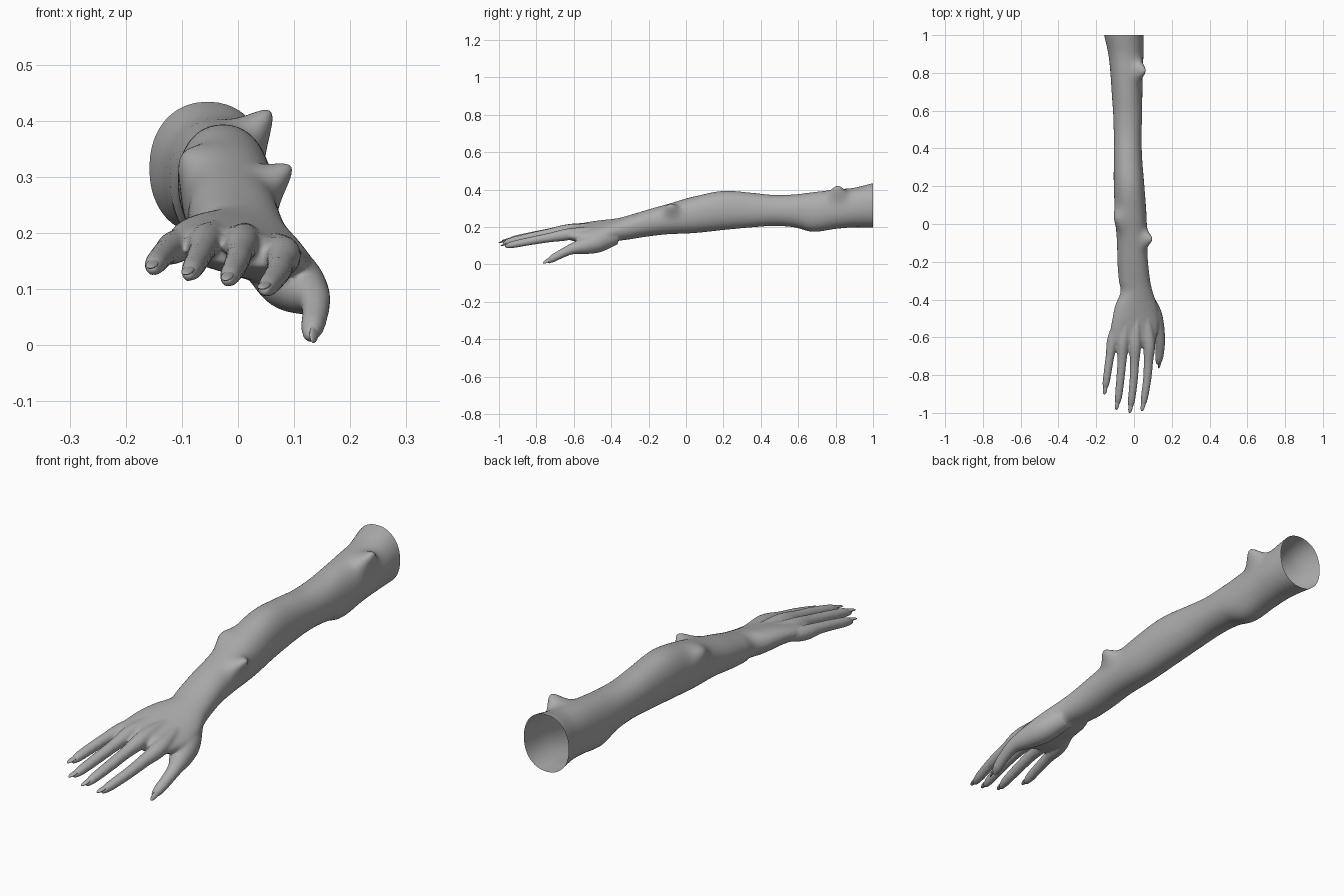
import bpy
import bmesh
import math
from mathutils import Vector, Matrix

cube = bpy.data.objects.get("Cube")
if cube:
    bpy.data.objects.remove(cube, do_unlink=True)

skin = bpy.data.materials.new("plain grey")
grey = (0.42, 0.42, 0.42, 1)
skin.diffuse_color = grey
skin.use_nodes = True
for node in skin.node_tree.nodes:
    if node.type == 'BSDF_PRINCIPLED':
        node.inputs["Base Color"].default_value = grey


def spline(rows, steps=6):
    """Smooth curve through rows of numbers."""
    result = []
    last = len(rows) - 1
    for i in range(last):
        a, b = rows[max(i - 1, 0)], rows[i]
        c, d = rows[i + 1], rows[min(i + 2, last)]
        for s in range(steps):
            t = s / steps
            result.append([
                q + 0.5 * t * (r - p + t * (2 * p - 5 * q + 4 * r - w
                               + t * (3 * (q - r) + w - p)))
                for p, q, r, w in zip(a, b, c, d)])
    result.append(list(rows[last]))
    return result


def loft(bm, rings):
    """Closed skin over a list of point rings."""
    loops = [[bm.verts.new(p) for p in ring] for ring in rings]
    n = len(loops[0])
    for a, b in zip(loops, loops[1:]):
        for i in range(n):
            j = (i + 1) % n
            bm.faces.new((a[i], a[j], b[j], b[i]))
    bm.faces.new(loops[0])
    bm.faces.new(loops[-1][::-1])


def angles(n):
    return [2 * math.pi * i / n for i in range(n)]


def soft(v):
    """Slightly squared-off circle coordinate."""
    return math.copysign(abs(v) ** 0.92, v)


def body_ring(y, cx, cz, rx, rz, tilt):
    ct, st = math.cos(tilt), math.sin(tilt)
    ring = []
    for a in angles(40):
        u, v = rx * soft(math.cos(a)), rz * soft(math.sin(a))
        ring.append(Vector((cx + u * ct - v * st, y, cz + u * st + v * ct)))
    return ring


def digit(bm, rows):
    """Tapered finger through (x, y, z, radius) with a round tip."""
    path = spline(rows)
    rings = []
    for i, row in enumerate(path):
        c = Vector(row[:3])
        before = Vector(path[max(i - 1, 0)][:3])
        after = Vector(path[min(i + 1, len(path) - 1)][:3])
        d = (after - before).normalized()
        side = d.cross(Vector((0, 0, 1))).normalized()
        up = side.cross(d)
        rings.append([c + row[3] * (side * math.cos(a) + up * math.sin(a))
                      for a in angles(20)])
    loft(bm, rings)
    bmesh.ops.create_uvsphere(bm, u_segments=20, v_segments=12, radius=rows[-1][3],
                              matrix=Matrix.Translation(rows[-1][:3]))


def add_object(name, bm):
    mesh = bpy.data.meshes.new(name)
    bmesh.ops.recalc_face_normals(bm, faces=bm.faces)
    bm.to_mesh(mesh)
    bm.free()
    mesh.materials.append(skin)
    mesh.shade_smooth()
    obj = bpy.data.objects.new(name, mesh)
    bpy.context.scene.collection.objects.link(obj)
    return obj


# Arm outline: y, left, right, bottom, top
arm = [
    (1.06, -.17, .05, .196, .44), (1, -.158, .05, .196, .434),
    (.9, -.136, .05, .198, .41), (.8, -.125, .046, .19, .4),
    (.68, -.117, .044, .174, .386), (.58, -.11, .043, .198, .374),
    (.47, -.107, .04, .206, .371), (.35, -.107, .043, .198, .383),
    (.2, -.107, .055, .184, .393), (.05, -.1, .066, .168, .364),
    (-.1, -.09, .07, .161, .322), (-.2, -.088, .074, .15, .294)]
body = [(y, (l + r) / 2, (b + t) / 2, (r - l) / 2, (t - b) / 2, 0)
        for y, l, r, b, t in arm]
# Wrist and palm: y, centre x, centre z, half width, half height, tilt
body += [
    (-.3, .003, .199, .083, .064, -.15), (-.36, .014, .187, .086, .058, -.24),
    (-.43, .012, .176, .114, .055, -.28), (-.5, .01, .17, .128, .049, -.28),
    (-.57, 0, .168, .127, .042, -.2), (-.62, -.002, .168, .118, .034, -.15),
    (-.655, -.002, .163, .105, .02, -.12)]

# Digits: x, y, z, radius; each finger starts as a tendon on the hand's back
fingers = {
    "little": [(-.05, -.42, .215, .008), (-.107, -.59, .178, .029),
               (-.127, -.7, .167, .023), (-.139, -.78, .155, .021),
               (-.148, -.84, .144, .019), (-.152, -.868, .137, .013)],
    "ring": [(-.015, -.42, .22, .008), (-.055, -.61, .188, .03),
             (-.064, -.73, .169, .024), (-.072, -.82, .153, .022),
             (-.082, -.915, .135, .019), (-.088, -.95, .126, .013)],
    "middle": [(.02, -.42, .21, .008), (.008, -.615, .185, .031),
               (.003, -.74, .165, .024), (-.002, -.83, .148, .022),
               (-.013, -.93, .126, .019), (-.018, -.967, .116, .013)],
    "index": [(.055, -.42, .195, .008), (.08, -.61, .164, .031),
              (.076, -.73, .143, .025), (.07, -.82, .127, .022),
              (.055, -.92, .107, .019), (.048, -.957, .099, .013)],
    "thumb": [(.05, -.38, .15, .045), (.088, -.47, .12, .056),
              (.115, -.54, .1, .046), (.135, -.605, .084, .03),
              (.138, -.66, .06, .024), (.133, -.71, .033, .021),
              (.129, -.732, .02, .015)]}

bm = bmesh.new()
loft(bm, [body_ring(*row) for row in spline(body)])
for rows in fingers.values():
    digit(bm, rows)
raw = add_object("raw_arm", bm)

# Fuse the parts into one smooth skin
fuse = raw.modifiers.new("fuse", 'REMESH')
fuse.mode = 'VOXEL'
fuse.voxel_size = 0.006
relax = raw.modifiers.new("relax", 'SMOOTH')
relax.factor = 0.5
relax.iterations = 5
graph = bpy.context.evaluated_depsgraph_get()
fused = bpy.data.meshes.new_from_object(raw.evaluated_get(graph))
bm = bmesh.new()
bm.from_mesh(fused)
bpy.data.objects.remove(raw, do_unlink=True)
bpy.data.meshes.remove(fused)

# Bony bumps: centre, push direction, spread across, spread along
bumps = [
    ((.056, -.08, .286), (.036, 0, .03), .03, .04),
    ((-.07, .03, .315), (-.02, 0, .018), .04, .055),
    ((.025, .81, .37), (.034, 0, .046), .034, .045)]
for v in bm.verts:
    push = Vector()
    for centre, direction, across, along in bumps:
        d = v.co - Vector(centre)
        fall = (d.x ** 2 + d.z ** 2) / across ** 2 + (d.y / along) ** 2
        push += Vector(direction) * math.exp(-fall)
    v.co += push

# Open upper end
bmesh.ops.bisect_plane(bm, geom=bm.verts[:] + bm.edges[:] + bm.faces[:],
                       plane_co=(0, 1, 0), plane_no=(0, 1, 0), clear_outer=True)
add_object("arm_and_hand", bm)

# Almond nails
for name, rows in fingers.items():
    tip = Vector(rows[-1][:3])
    d = (tip - Vector(rows[-2][:3])).normalized()
    facing = Vector((.8, -.5, .3)) if name == "thumb" else Vector((0, 0, 1))
    side = d.cross(facing).normalized()
    up = side.cross(d)
    place = Matrix((side, d, up)).transposed().to_4x4()
    place.translation = tip + d * 0.006 + up * 0.009
    bm = bmesh.new()
    bmesh.ops.create_uvsphere(
        bm, u_segments=20, v_segments=12, radius=1,
        matrix=place @ Matrix.Diagonal((.011, .028, .005, 1)))
    if name == "thumb":
        for v in bm.verts:
            v.co.z = max(v.co.z, 0)
    add_object(name + "_nail", bm)
